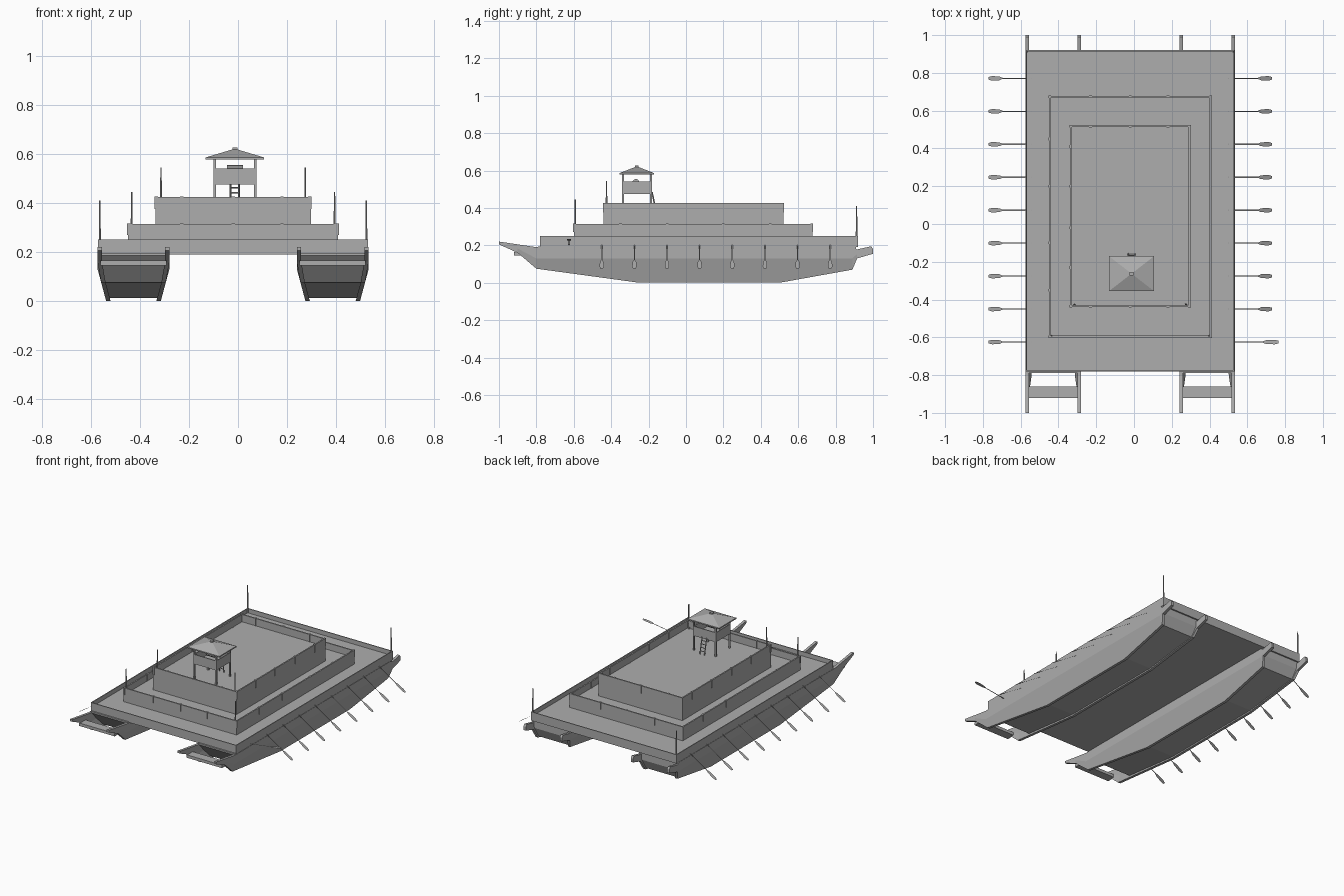
import bpy, bmesh
from mathutils import Vector

cube = bpy.data.objects.get("Cube")
if cube:
    bpy.data.objects.remove(cube, do_unlink=True)

CX = -0.02  # centre line of the vessel

grey = bpy.data.materials.new("plain_grey")
grey.use_nodes = True
COL = (0.42, 0.42, 0.42, 1)
grey.diffuse_color = COL
grey.node_tree.nodes["Principled BSDF"].inputs["Base Color"].default_value = COL


def finish(name, bm, solid=True):
    if solid:
        bmesh.ops.recalc_face_normals(bm, faces=bm.faces)
    me = bpy.data.meshes.new(name)
    bm.to_mesh(me)
    bm.free()
    me.materials.append(grey)
    ob = bpy.data.objects.new(name, me)
    bpy.context.collection.objects.link(ob)
    return ob


def add_box(bm, x0, x1, y0, y1, z0, z1):
    vs = bmesh.ops.create_cube(bm, size=1)["verts"]
    for v in vs:
        v.co = Vector(((x0 + x1) / 2 + v.co.x * (x1 - x0),
                       (y0 + y1) / 2 + v.co.y * (y1 - y0),
                       (z0 + z1) / 2 + v.co.z * (z1 - z0)))
    return vs


def box(name, *dims):
    bm = bmesh.new()
    add_box(bm, *dims)
    return finish(name, bm)


def loft(name, sections):
    """Skin closed sections of equal length and cap both ends."""
    bm = bmesh.new()
    rings = [[bm.verts.new(p) for p in s] for s in sections]
    n = len(rings[0])
    for a, b in zip(rings, rings[1:]):
        for i in range(n):
            j = (i + 1) % n
            bm.faces.new((a[i], a[j], b[j], b[i]))
    bm.faces.new(rings[0])
    bm.faces.new(rings[-1][::-1])
    return finish(name, bm)


def rod(name, a, b, r1, r2, sides=6):
    a, b = Vector(a), Vector(b)
    bm = bmesh.new()
    bmesh.ops.create_cone(bm, cap_ends=True, segments=sides, radius1=r1,
                          radius2=r2, depth=(b - a).length)
    ob = finish(name, bm)
    ob.location = (a + b) / 2
    ob.rotation_euler = (b - a).to_track_quat("Z", "Y").to_euler()
    return ob


def parapet(name, half, y0, y1, z0, z1, t):
    bm = bmesh.new()
    for s in (-1, 1):
        xa, xb = sorted((CX + s * half, CX + s * (half - t)))
        add_box(bm, xa, xb, y0, y1, z0, z1)
    add_box(bm, CX - half + t, CX + half - t, y0, y0 + t, z0, z1)
    add_box(bm, CX - half + t, CX + half - t, y1 - t, y1, z0, z1)
    return finish(name, bm)


def posts(name, half, y0, y1, z0, z1, ys):
    bm = bmesh.new()
    r = 0.007
    spots = [(CX + s * (half - 0.004), y) for s in (-1, 1) for y in ys + [y0 + 0.004, y1 - 0.004]]
    spots += [(CX + x, y) for x in (-0.21, 0, 0.2) for y in (y0 + 0.004, y1 - 0.004)]
    for x, y in spots:
        add_box(bm, x - r, x + r, y - r, y + r, z0, z1)
    return finish(name, bm)


# Twin hulls: side planks and body
def half_width(z):
    return 0.147 - 0.035 * max(0, (0.13 - z) / 0.13)


PLANK = [(-1, .205, .22), (-.9, .16, .205), (-.8, .075, .19), (-.25, 0, .19), (.5, 0, .19),
         (.89, .07, .19), (.915, .13, .178), (.99, .152, .195), (1, .155, .18)]
BODY = [(-.79, .185), (-.69, .075), (-.25, .012), (.5, .012), (.88, .075), (.91, .14)]
for side, label in ((-1, "right"), (1, "left")):
    hx = CX + side * 0.4075
    for s, place in ((-1, "a"), (1, "b")):
        secs = []
        for y, lo, hi in PLANK:
            mid = 0.13 if lo < 0.13 else (lo + hi) / 2
            outer = [(hx + s * half_width(z), y, z) for z in (hi, mid, lo)]
            inner = [(x - s * 0.018, y, z) for x, y, z in reversed(outer)]
            secs.append(outer + inner)
        loft(f"{label}_hull_plank_{place}", secs)
    secs = []
    for y, lo in BODY:
        mid = max(lo, 0.13) if lo < 0.13 else (lo + 0.195) / 2
        port = [(half_width(z) - 0.006, z) for z in (0.195, mid, lo)]
        secs.append([(hx + w, y, z) for w, z in port] + [(hx - w, y, z) for w, z in reversed(port)])
    loft(f"{label}_hull_body", secs)
    box(f"{label}_bow_crossbar", hx - 0.135, hx + 0.135, -0.92, -0.86, 0.145, 0.165)

# Three stepped decks: half width, y range, floor base, floor, wall top, wall thickness
TIERS = [("main_deck", .5525, -.78, .92, .19, .22, .25, .006),
         ("middle_deck", .43, -.60, .677, .22, .27, .315, .009),
         ("upper_deck", .318, -.44, .522, .27, .375, .425, .009)]
for name, half, y0, y1, base, floor, top, t in TIERS:
    box(name, CX - half + 0.001, CX + half - 0.001, y0 + 0.001, y1 - 0.001, base, floor)
    parapet(name + "_wall", half, y0, y1, base, top, t)
posts("middle_deck_posts", .43, -.60, .677, .27, .317, [-.35, -.1, .2, .45])
posts("upper_deck_posts", .318, -.44, .522, .375, .427, [-.23, -.02, .2, .41])

# Masts in pairs
for name, half, y, z0, z1 in (("stern_mast", .545, .912, .22, .41),
                              ("middle_mast", .415, -.592, .27, .445),
                              ("upper_mast", .295, -.425, .375, .545)):
    for s, label in ((-1, "right"), (1, "left")):
        rod(f"{label}_{name}", (CX + s * half, y, z0), (CX + s * half, y, z1), 0.005, 0.003)

# Oars as thin flat blades: position along the oar, half width
OUTLINE = [(0, .003), (.68, .003), (.75, .010), (.92, .012), (1, .007)]


def oar(name, y, start, end):
    a, b = Vector((start[0], y, start[1])), Vector((end[0], y, end[1]))
    bm = bmesh.new()
    rows = [[bm.verts.new(a.lerp(b, t) + Vector((0, s * w, 0))) for s in (-1, 1)] for t, w in OUTLINE]
    for p, q in zip(rows, rows[1:]):
        f = bm.faces.new((p[0], p[1], q[1], q[0]))
        f.normal_update()
        if f.normal.z < 0:
            f.normal_flip()
    finish(name, bm, solid=False)


for i in range(9):
    y = -0.625 + 0.1745 * i
    oar(f"right_oar_{i + 1}", y, (CX - .52, .222), (CX - .75, .075))
    if i:
        oar(f"left_oar_{i + 1}", y, (CX + .52, .222), (CX + .75, .075))
    else:
        oar("left_raised_oar", y, (CX + .52, .197), (CX + .785, .235))

# Lookout tower
TX0, TX1, TY0, TY1 = -.10, .075, -.342, -.182
for i, x in enumerate((TX0 + .005, TX1 - .005)):
    for j, y in enumerate((TY0 + .005, TY1 - .005)):
        box(f"tower_leg_{2 * i + j + 1}", x - .005, x + .005, y - .005, y + .005, .375, .582)
box("tower_floor", TX0, TX1, TY0, TY1, .475, .483)
bm = bmesh.new()
for x in (TX0, TX1 - .006):
    add_box(bm, x, x + .006, TY0, TY1, .475, .54)
for y in (TY0, TY1 - .006):
    add_box(bm, TX0, TX1, y, y + .006, .475, .54)
finish("tower_walls", bm)
rod("tower_drum", (-.045, -.268, .537), (.02, -.268, .537), .018, .018, 10)

# Hipped roof with a small cap
bm = bmesh.new()
vs = add_box(bm, -.133, .107, -.356, -.17, .578, .586)
top = next(f for f in bm.faces if all(v.co.z > .585 for v in f.verts))
bmesh.ops.poke(bm, faces=[top])
apex = next(v for v in bm.verts if len(v.link_edges) == 4 and v not in vs)
apex.co.z = .622
finish("tower_roof", bm)
box("tower_roof_cap", -.023, -.003, -.273, -.253, .612, .627)

# Ladder leaning on the tower
foot, head = Vector((0, -.158, .375)), Vector((0, -.182, .485))
for x in (-.03, .005):
    off = Vector((x, 0, 0))
    rod("ladder_rail", foot + off, head + off, .004, .004, 4)
for k in range(1, 5):
    p = foot.lerp(head, k / 5)
    rod("ladder_rung", p + Vector((-.03, 0, 0)), p + Vector((.005, 0, 0)), .003, .003, 4)
